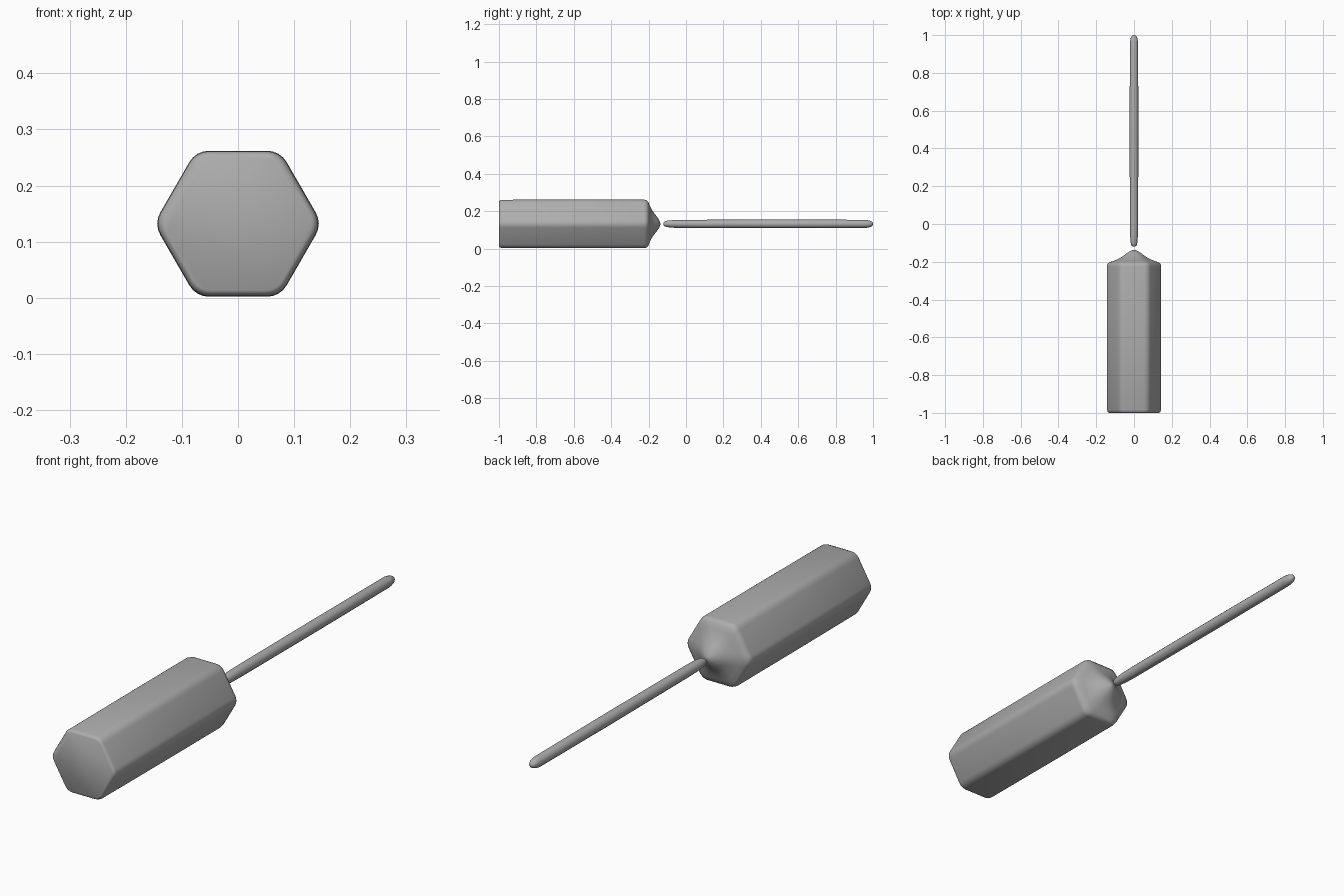
import bpy, bmesh, math

cube = bpy.data.objects.get("Cube")
if cube:
    bpy.data.objects.remove(cube, do_unlink=True)

AXIS_Z = 0.132

grey = bpy.data.materials.new("plain grey")
grey.use_nodes = True
colour = (0.42, 0.42, 0.42, 1)
grey.diffuse_color = colour
grey.node_tree.nodes["Principled BSDF"].inputs["Base Color"].default_value = colour


def rounded_hexagon(apothem, radius, steps=4):
    """Hexagon with flat top and bottom and rounded corners, as (x, z) points."""
    reach = (apothem - radius) / math.cos(math.pi / 6)
    points = []
    for k in range(6):
        a = k * math.pi / 3
        for s in range(steps + 1):
            t = a + (s / steps - 0.5) * math.pi / 3
            points.append((reach * math.cos(a) + radius * math.cos(t),
                           reach * math.sin(a) + radius * math.sin(t)))
    return points


def circle(radius, sides=12):
    return [(radius * math.cos(2 * math.pi * i / sides),
             radius * math.sin(2 * math.pi * i / sides)) for i in range(sides)]


def loft(name, sections, angle):
    """Skin (y, outline) sections along the y axis and cap both ends."""
    bm = bmesh.new()
    rings = [[bm.verts.new((x, y, AXIS_Z + z)) for x, z in outline]
             for y, outline in sections]
    n = len(rings[0])
    for a, b in zip(rings, rings[1:]):
        for i in range(n):
            j = (i + 1) % n
            bm.faces.new((a[i], a[j], b[j], b[i]))
    bm.faces.new(rings[0])
    bm.faces.new(rings[-1])
    bmesh.ops.recalc_face_normals(bm, faces=bm.faces)
    mesh = bpy.data.meshes.new(name)
    bm.to_mesh(mesh)
    bm.free()
    mesh.materials.append(grey)
    obj = bpy.data.objects.new(name, mesh)
    bpy.context.collection.objects.link(obj)
    bpy.ops.object.select_all(action='DESELECT')
    bpy.context.view_layer.objects.active = obj
    obj.select_set(True)
    bpy.ops.object.shade_smooth_by_angle(angle=math.radians(angle))
    return obj


# Hexagonal handle with softened ends and a flared collar: y, apothem, corner radius
handle = [(-1.0, 0.119, 0.035), (-0.996, 0.125, 0.038), (-0.985, 0.129, 0.04),
          (-0.60, 0.130, 0.04), (-0.225, 0.130, 0.04), (-0.211, 0.127, 0.04),
          (-0.202, 0.118, 0.045), (-0.195, 0.100, 0.055), (-0.182, 0.074, 0.055),
          (-0.168, 0.054, 0.048), (-0.155, 0.038, 0.036), (-0.146, 0.024, 0.024),
          (-0.139, 0.010, 0.010), (-0.137, 0.003, 0.003)]
loft("handle", [(y, rounded_hexagon(a, r)) for y, a, r in handle], 40)

# Thin rod with tapered, rounded ends: y, radius
rod = [(-0.120, 0.006), (-0.115, 0.013), (-0.102, 0.017), (-0.06, 0.021),
       (0.0, 0.022), (0.5, 0.023), (0.96, 0.022), (0.982, 0.018),
       (0.995, 0.012), (1.0, 0.005)]
loft("rod", [(y, circle(r)) for y, r in rod], 50)
